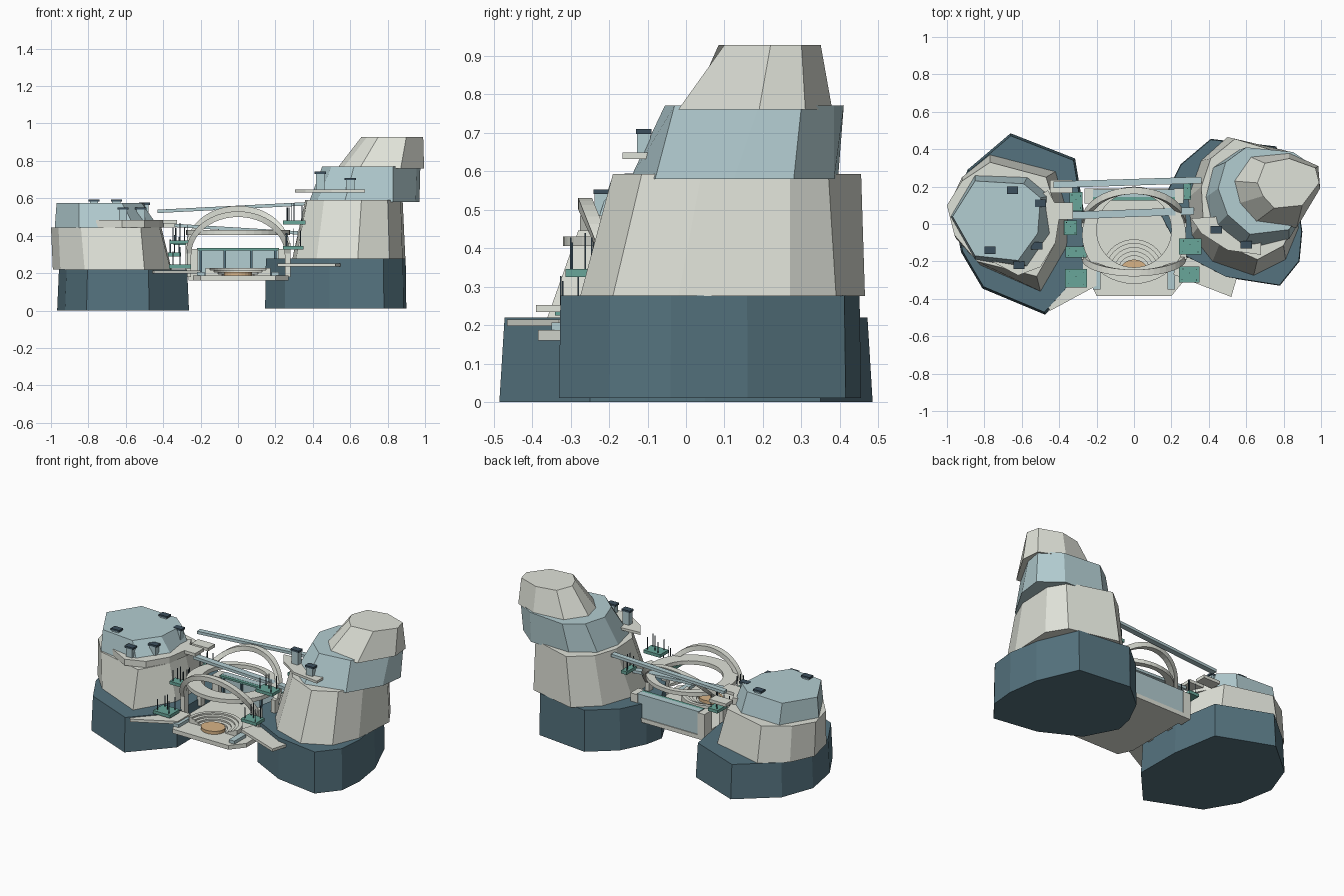
import bpy, bmesh, math
from mathutils import Vector

if "Cube" in bpy.data.objects:
    bpy.data.objects.remove(bpy.data.objects["Cube"])


def material(name, r, g, b):
    m = bpy.data.materials.new(name)
    m.diffuse_color = (r, g, b, 1)
    m.use_nodes = True
    m.node_tree.nodes["Principled BSDF"].inputs["Base Color"].default_value = m.diffuse_color
    return m


STONE = material("pale stone", 0.74, 0.76, 0.69)
BLUE = material("pale blue", 0.45, 0.61, 0.64)
SLATE = material("dark slate", 0.09, 0.17, 0.21)
TEAL = material("teal", 0.14, 0.38, 0.32)
ORANGE = material("warm wood", 0.68, 0.45, 0.24)
NAVY = material("dark navy", 0.045, 0.08, 0.11)


def finish(name, bm, mat):
    bmesh.ops.recalc_face_normals(bm, faces=bm.faces)
    mesh = bpy.data.meshes.new(name)
    bm.to_mesh(mesh)
    bm.free()
    mesh.materials.append(mat)
    ob = bpy.data.objects.new(name, mesh)
    bpy.context.collection.objects.link(ob)
    return ob


def skin(name, loops, mat, closed=False):
    """Join equal rings of points; cap the ends, or close the chain."""
    bm = bmesh.new()
    rings = [[bm.verts.new(p) for p in loop] for loop in loops]
    pairs = list(zip(rings, rings[1:]))
    if closed:
        pairs.append((rings[-1], rings[0]))
    else:
        bm.faces.new(rings[0])
        bm.faces.new(rings[-1])
    for a, b in pairs:
        for i in range(len(a)):
            j = (i + 1) % len(a)
            bm.faces.new((a[i], a[j], b[j], b[i]))
    return finish(name, bm, mat)


def tier(name, low, z0, high, z1, mat):
    return skin(name, [[(x, y, z0) for x, y in low], [(x, y, z1) for x, y in high]], mat)


def box(name, x, y, z, sx, sy, sz, mat):
    """Box centred on x, y and standing on z."""
    r = [(x - sx/2, y - sy/2), (x + sx/2, y - sy/2), (x + sx/2, y + sy/2), (x - sx/2, y + sy/2)]
    return tier(name, r, z, r, z + sz, mat)


def inset(pts, f):
    cx = sum(p[0] for p in pts) / len(pts)
    cy = sum(p[1] for p in pts) / len(pts)
    return [(cx + (x - cx) * f, cy + (y - cy) * f) for x, y in pts]


def beam(name, a, b, w, h, mat):
    a, b = Vector(a), Vector(b)
    side = (b - a).cross(Vector((0, 0, 1))).normalized() * w / 2
    up = Vector((0, 0, h / 2))
    return skin(name, [[p - side - up, p + side - up, p + side + up, p - side + up]
                       for p in (a, b)], mat)


def ring(name, inner, outer, z, h, mat, a0=0, a1=360, n=40):
    """Flat ring, or part of one; inner and outer are (centre y, rx, ry)."""
    full = a1 - a0 == 360
    loops = []
    for i in range(n if full else n + 1):
        t = math.radians(a0 + (a1 - a0) * i / n)
        c, s = math.cos(t), math.sin(t)
        loops.append([(e[1]*c, e[0] + e[2]*s, zz)
                      for e, zz in ((inner, z), (outer, z), (outer, z + h), (inner, z + h))])
    return skin(name, loops, mat, full)


def arch(name, y_end, y_mid, z_end, z_top, rx, mat, n=24):
    """Arch over x that also bows sideways in plan."""
    loops = []
    for i in range(n + 1):
        t = math.pi * i / n
        c, s = math.cos(t), math.sin(t)
        y = y_end + (y_mid - y_end) * s
        loops.append([(c*(rx - d), y + w, z_end + s*(z_top - d - z_end))
                      for d, w in ((0, -.018), (0, .018), (.03, .018), (.03, -.018))])
    return skin(name, loops, mat)


# Left tower: foundation, wall, upper storey
foot = [(-.66, .485), (-.315, .35), (-.265, .05), (-.262, -.25), (-.475, -.485),
        (-.81, -.345), (-.925, -.15), (-.967, .08), (-.89, .29)]
tier("left_foundation", foot, 0, inset(foot, .972), .22, SLATE)
tier("left_wall",
     [(-.77, .37), (-.42, .28), (-.355, .05), (-.36, -.12), (-.5, -.36),
      (-.82, -.22), (-.95, -.08), (-.99, .1), (-.92, .25)], .22,
     [(-.77, .33), (-.47, .25), (-.41, .05), (-.42, -.1), (-.52, -.28),
      (-.84, -.2), (-.96, -.06), (-1.0, .1), (-.92, .23)], .445, STONE)
tier("left_upper_storey",
     [(-.85, .26), (-.57, .25), (-.45, .15), (-.42, -.05), (-.55, -.24), (-.85, -.19), (-.98, .04)], .44,
     [(-.85, .23), (-.59, .215), (-.5, .14), (-.515, -.05), (-.62, -.195), (-.85, -.17), (-.97, .04)], .575, BLUE)
collar = [(-.76, -.2), (-.62, -.275), (-.5, -.23), (-.42, -.1), (-.395, .06), (-.46, .18), (-.6, .1)]
tier("left_collar", collar, .445, collar, .485, STONE)
box("left_landing", -.39, .07, .465, .13, .09, .02, STONE)
box("left_rear_landing", -.39, .2, .445, .12, .07, .02, STONE)

# Right tower: four leaning tiers
foot = [(.41, .455), (.25, .32), (.17, .16), (.145, .04), (.25, -.16), (.49, -.285),
        (.78, -.33), (.885, -.2), (.9, -.04), (.87, .16), (.76, .415)]
tier("right_foundation", foot, .01, inset(foot, .99), .277, SLATE)
tier("right_wall",
     [(.5, .465), (.36, .34), (.29, .14), (.31, -.06), (.42, -.2), (.64, -.275),
      (.81, -.19), (.88, -.02), (.895, .27), (.82, .39)], .275,
     [(.54, .455), (.41, .35), (.36, .2), (.37, .02), (.46, -.1), (.66, -.19),
      (.8, -.115), (.87, .04), (.88, .27), (.82, .37)], .592, STONE)
tier("right_upper_storey",
     [(.56, .395), (.42, .3), (.38, .14), (.42, -.03), (.57, -.145), (.83, -.08),
      (.95, .125), (.97, .28), (.84, .385)], .58,
     [(.6, .41), (.49, .33), (.45, .19), (.5, .05), (.62, -.055), (.83, -.03),
      (.955, .19), (.975, .3), (.85, .385)], .77, BLUE)
tier("right_crown",
     [(.62, .36), (.53, .23), (.56, .11), (.65, .01), (.87, -.02), (.995, .19), (.985, .31), (.83, .38)], .76,
     [(.7, .325), (.66, .22), (.69, .15), (.75, .085), (.9, .1), (.99, .22), (.97, .3), (.83, .35)], .928, STONE)
ledge = [(.305, .03), (.36, -.05), (.5, -.14), (.68, -.165), (.68, 0), (.45, .04)]
tier("right_balcony", ledge, .632, ledge, .648, STONE)

# Central forum: deck, seats, stage
deck = [(-.2, -.385), (.2, -.385), (.27, -.3), (.27, .19), (-.24, .19), (-.24, -.3)]
tier("forum_deck", deck, .16, deck, .187, STONE)
for i in range(4):
    r = .085 + .022 * i
    ring("seat_step", (-.255, r, r), (-.255, r + .022, r + .022), .186, .01 * (i + 1), STONE, 0, 180, 20)
disc = [(.075 * math.cos(i * math.pi / 12), -.255 + .065 * math.sin(i * math.pi / 12)) for i in range(24)]
tier("stage", disc, .187, disc, .207, ORANGE)

# Hall behind the stage
box("hall_wall", 0, .165, .18, .44, .04, .155, BLUE)
box("hall_lintel", 0, .135, .322, .44, .02, .012, TEAL)
for x in (-.2, -.07, .07, .2):
    box("hall_post", x, .135, .187, .014, .014, .135, SLATE)
for s in (-1, 1):
    box("hall_end_pillar", .24 * s, .15, .16, .05, .08, .17, STONE)
    box("forum_screen", .2 * s, -.29, .187, .04, .12, .02, BLUE)
    for y in (-.17, .0):
        box("arch_pier", .265 * s, y, .18, .03, .04, .18, STONE)

# Canopy: hoop and two arches
ring("canopy_hoop", (-.032, .2, .2), (-.06, .278, .26), .405, .025, STONE)
arch("front_arch", -.17, -.262, .3, .53, .28, STONE)
arch("rear_arch", .0, .178, .33, .56, .28, STONE)

# Walkways and bridges
left_walk = [(-.5, -.34), (-.45, -.465), (-.2, -.33), (-.2, -.2), (-.4, -.2)]
tier("left_walkway", left_walk, .197, left_walk, .215, STONE)
right_walk = [(.21, -.27), (.52, -.39), (.555, -.27), (.4, -.18), (.24, -.18)]
tier("right_walkway", right_walk, .234, right_walk, .252, STONE)
beam("rear_bridge", (-.43, .21, .53), (.36, .235, .57), .035, .018, BLUE)
beam("front_bridge", (-.34, .045, .455), (.32, .07, .415), .04, .018, BLUE)

# Garden platforms with slim poles
for x, y, z, sx, sy in [(-.31, .12, .35, .07, .1), (-.34, -.02, .29, .07, .08), (-.31, -.15, .355, .11, .06),
                        (-.31, -.29, .225, .12, .1), (.285, .18, .46, .04, .1), (.3, -.12, .46, .12, .085),
                        (.295, -.27, .325, .11, .085)]:
    box("garden_platform", x, y, z, sx, sy, .02, TEAL)
    for i, (u, v) in enumerate([(-.35, -.3), (.35, -.35), (.0, .1), (-.3, .35), (.35, .3)]):
        box("garden_pole", x + u*sx, y + v*sy, z + .02, .004, .004, .07 + .012 * (i % 3), NAVY)

# Roof vents: pale shaft with a dark cap
for x, y, z, h in [(-.65, .18, .57, .012), (-.5, .11, .49, .075), (-.52, -.115, .485, .055),
                   (-.615, -.22, .485, .055), (-.77, -.14, .57, .012), (.44, -.03, .645, .085),
                   (.6, -.11, .645, .052)]:
    box("vent_shaft", x, y, z, .045, .035, h, BLUE)
    box("vent_cap", x, y, z + h, .06, .04, .012, NAVY)
